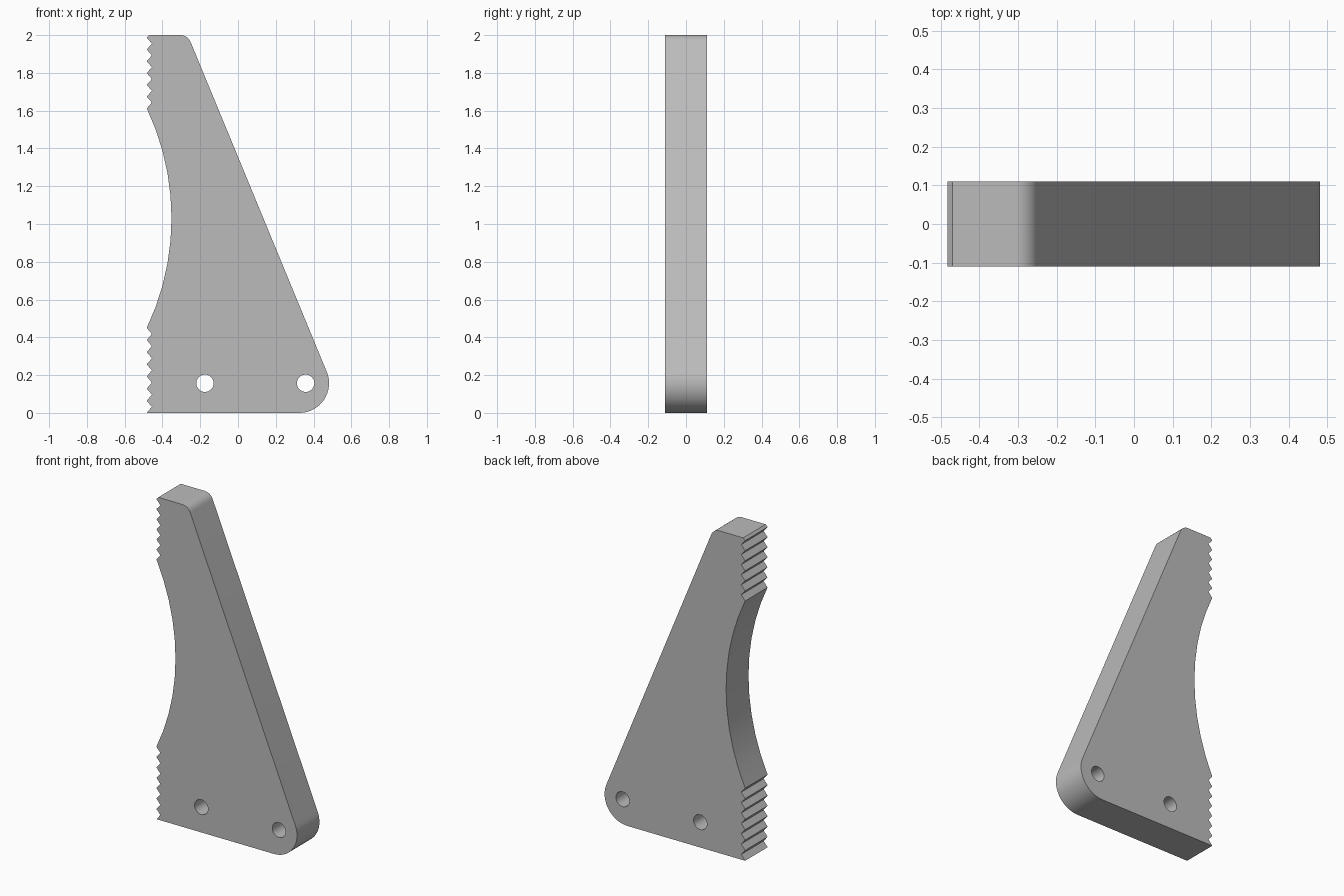
import bpy, bmesh, math

cube = bpy.data.objects.get("Cube")
if cube:
    bpy.data.objects.remove(cube, do_unlink=True)

HALF = 0.11          # half thickness
PEAK, VALLEY = -0.483, -0.456
ARC_LOW, ARC_HIGH = 0.45, 1.612

grey = bpy.data.materials.new("plain grey")
grey.use_nodes = True
grey.diffuse_color = (0.5, 0.5, 0.5, 1)
grey.node_tree.nodes["Principled BSDF"].inputs["Base Color"].default_value = (0.5, 0.5, 0.5, 1)


def arc(cx, cz, r, start, end, steps):
    angles = [math.radians(start + (end - start) * i / steps) for i in range(steps + 1)]
    return [(cx + r * math.cos(a), cz + r * math.sin(a)) for a in angles]


def teeth(low, high, count):
    """Zigzag going down from a peak at high to a peak at low."""
    step = (high - low) / (2 * count)
    return [(VALLEY if i % 2 else PEAK, high - i * step) for i in range(2 * count + 1)]


# Outline: rounded foot, sloping back, rounded top, toothed edge with a hollow
slope = math.degrees(math.atan2(0.381, 0.925))
outline = arc(0.325, 0.157, 0.157, -90, slope, 16)
outline += arc(-0.306, 1.94, 0.06, slope, 90, 8)
outline += [(-0.47, 2.0)]
outline += teeth(ARC_HIGH, 1.986, 6)

half_chord, depth = (ARC_HIGH - ARC_LOW) / 2, 0.131
radius = (half_chord ** 2 + depth ** 2) / (2 * depth)
sweep = math.degrees(math.asin(half_chord / radius))
hollow = arc(PEAK + depth - radius, (ARC_LOW + ARC_HIGH) / 2, radius, sweep, -sweep, 10)
outline += hollow[1:-1]
outline += teeth(0, ARC_LOW, 7)

# Plate extruded through its thickness
bm = bmesh.new()
face = bm.faces.new([bm.verts.new((x, -HALF, z)) for x, z in outline])
result = bmesh.ops.extrude_face_region(bm, geom=[face])
moved = [v for v in result["geom"] if isinstance(v, bmesh.types.BMVert)]
bmesh.ops.translate(bm, verts=moved, vec=(0, 2 * HALF, 0))
bmesh.ops.recalc_face_normals(bm, faces=bm.faces)
mesh = bpy.data.meshes.new("toothed_plate")
bm.to_mesh(mesh)
bm.free()
plate = bpy.data.objects.new("toothed_plate", mesh)
bpy.context.collection.objects.link(plate)
mesh.materials.append(grey)

# Two pin holes
for x in (-0.175, 0.358):
    bpy.ops.mesh.primitive_cylinder_add(vertices=32, radius=0.046, depth=1,
                                        location=(x, 0, 0.157), rotation=(math.pi / 2, 0, 0))
    cutter = bpy.context.object
    cutter.name = "hole_cutter"
    cutter.hide_render = True
    cutter.data.materials.append(grey)
    cut = plate.modifiers.new("pin_hole", "BOOLEAN")
    cut.operation = "DIFFERENCE"
    cut.solver = "EXACT"
    cut.object = cutter
    bpy.context.view_layer.objects.active = plate
    bpy.ops.object.modifier_apply(modifier=cut.name)
    bpy.data.objects.remove(cutter, do_unlink=True)

# Smooth the curves, keep the edges sharp
bpy.ops.object.select_all(action="DESELECT")
plate.select_set(True)
bpy.context.view_layer.objects.active = plate
bpy.ops.object.shade_smooth_by_angle(angle=math.radians(30))
